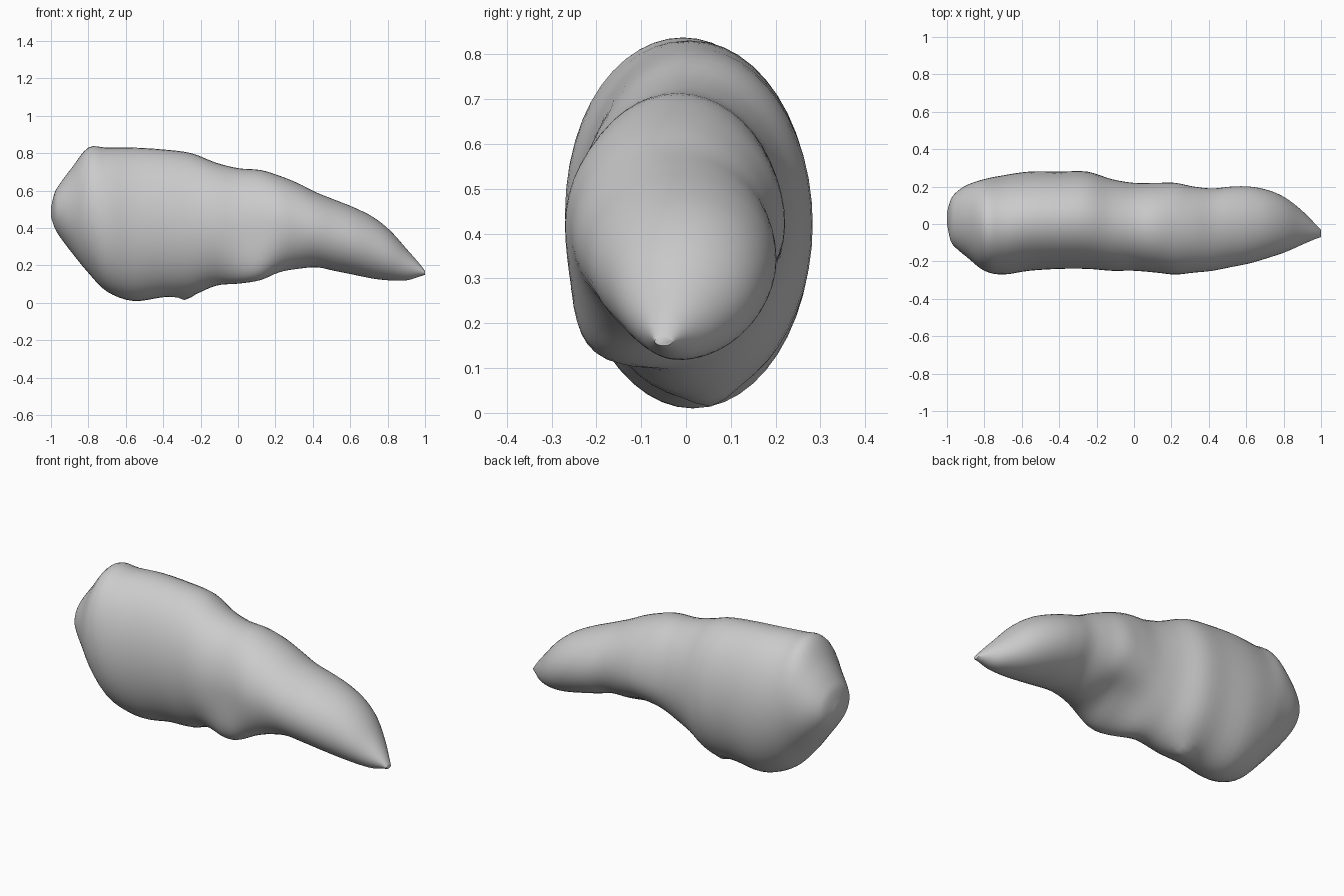
import bpy
import bmesh
import math
from mathutils import Vector

SIDES = 48          # points around each cross-section
STEPS = 4           # rings between neighbouring stations
UNIT = 0.01         # stations are written in hundredths

# Stations along the body: x, top, bottom, front edge, back edge
STATIONS = [
    (-100, 51, 46, 0, 6),
    (-98, 59, 40, -9, 13),
    (-95, 64, 35, -13, 17),
    (-89, 72, 27, -18, 21),
    (-80, 83, 16, -25, 24),
    (-70, 83, 6, -27, 26),
    (-56, 83, 1, -25, 28),
    (-40, 82, 3, -24, 28),
    (-25, 80, 4, -24, 28),
    (-12, 75, 9, -25, 24),
    (0, 72, 10, -25, 22),
    (12, 71, 12, -26, 22),
    (22, 68, 16, -27, 22),
    (32, 64, 18, -26, 20),
    (42, 59, 19, -25, 19),
    (52, 55, 17, -23, 20),
    (62, 51, 15, -21, 20),
    (72, 46, 13, -18, 18),
    (81, 39, 12, -15, 14),
    (90, 29, 12, -11, 7),
    (97, 21, 14, -8, 0),
    (100, 17, 15, -7, -3),
]


def spline(a, b, c, d, t):
    """Smooth curve from b to c, steered by the neighbours a and d."""
    tangent_b, tangent_c = (c - a) / 2, (d - b) / 2
    return (b * (2 * t**3 - 3 * t**2 + 1) + tangent_b * (t**3 - 2 * t**2 + t)
            + c * (3 * t**2 - 2 * t**3) + tangent_c * (t**3 - t**2))


def bell(value, centre, width):
    return math.exp(-((value - centre) / width) ** 2)


def smooth_stations():
    rows = [Vector(s) * UNIT for s in STATIONS]
    last = len(rows) - 1
    for i in range(last):
        quad = (rows[max(i - 1, 0)], rows[i], rows[i + 1], rows[min(i + 2, last)])
        for step in range(STEPS):
            yield spline(*quad, step / STEPS)
    yield rows[last]


def section_point(station, angle):
    """Oval section, with a fold pulled to the front of the underside."""
    x, top, bottom, front, back = station
    across, up = math.cos(angle), math.sin(angle)
    y = (front + back) / 2 + across * (back - front) / 2
    z = (top + bottom) / 2 + up * (top - bottom) / 2
    low = max(-up, 0) ** 2
    y -= 0.11 * low * bell(x, 0.1, 0.16)
    # hollow behind the fold, and the small nub under the belly
    z += 0.06 * low * bell(x, 0.12, 0.14) * bell(y, 0.1, 0.12)
    z -= 0.025 * low * bell(x, -0.28, 0.04) * bell(y, 0.06, 0.05)
    return Vector((x, y, z))


# Body: one lofted skin closed at both ends
bm = bmesh.new()
rings = []
for station in smooth_stations():
    rings.append([bm.verts.new(section_point(station, 2 * math.pi * k / SIDES))
                  for k in range(SIDES)])
for near, far in zip(rings, rings[1:]):
    for k in range(SIDES):
        n = (k + 1) % SIDES
        bm.faces.new((near[k], near[n], far[n], far[k]))
bm.faces.new(rings[0])
bm.faces.new(rings[-1])
bmesh.ops.recalc_face_normals(bm, faces=bm.faces)

cube = bpy.data.objects.get("Cube")
if cube:
    bpy.data.objects.remove(cube, do_unlink=True)

mesh = bpy.data.meshes.new("body")
bm.to_mesh(mesh)
bm.free()
body = bpy.data.objects.new("body", mesh)
bpy.context.collection.objects.link(body)

# Plain grey surface
grey = bpy.data.materials.new("light grey")
grey.use_nodes = True
colour = (0.6, 0.6, 0.6, 1)
grey.diffuse_color = colour
grey.node_tree.nodes["Principled BSDF"].inputs["Base Color"].default_value = colour
mesh.materials.append(grey)

bpy.context.view_layer.objects.active = body
body.select_set(True)
bpy.ops.object.shade_smooth_by_angle(angle=math.radians(50))
